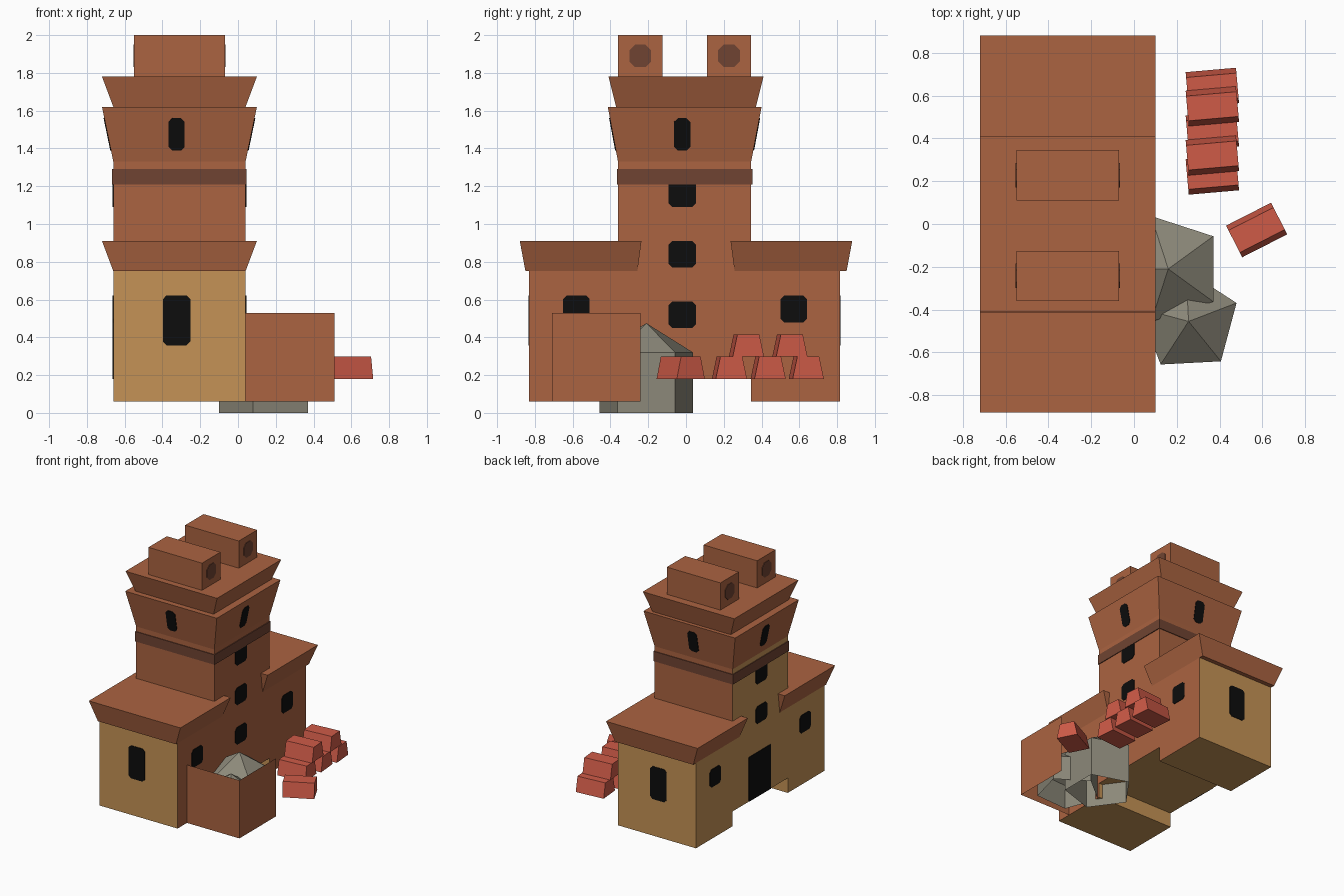
import bpy, bmesh, math
from mathutils import Vector, Matrix

if "Cube" in bpy.data.objects:
    bpy.data.objects.remove(bpy.data.objects["Cube"])


def lin(c):
    return c / 12.92 if c <= 0.04045 else ((c + 0.055) / 1.055) ** 2.4


def material(name, r, g, b):
    m = bpy.data.materials.new(name)
    m.diffuse_color = (lin(r), lin(g), lin(b), 1)
    m.use_nodes = True
    m.node_tree.nodes["Principled BSDF"].inputs["Base Color"].default_value = m.diffuse_color
    return m


BROWN = material("clay brown", 0.67, 0.39, 0.255)
OCHRE = material("ochre plaster", 0.77, 0.575, 0.335)
DARK = material("dark brown", 0.44, 0.265, 0.195)
RED = material("brick red", 0.81, 0.355, 0.28)
GREY = material("stone grey", 0.55, 0.535, 0.475)
BLACK = material("window black", 0.05, 0.05, 0.05)


def build(name, verts, faces, mats, rule=None, fix=True):
    bm = bmesh.new()
    vs = [bm.verts.new(v) for v in verts]
    for f in faces:
        bm.faces.new([vs[i] for i in f])
    if fix:
        bmesh.ops.recalc_face_normals(bm, faces=bm.faces)
    bm.normal_update()
    if rule:
        for f in bm.faces:
            f.material_index = rule(f.normal)
    me = bpy.data.meshes.new(name)
    bm.to_mesh(me)
    bm.free()
    for m in mats:
        me.materials.append(m)
    ob = bpy.data.objects.new(name, me)
    bpy.context.scene.collection.objects.link(ob)
    return ob


def prism(name, low, high, mats, rule=None):
    """Join two matching rings of points, capped at both ends."""
    n = len(low)
    faces = [tuple(range(n)), tuple(range(n, 2 * n))]
    faces += [(i, (i + 1) % n, n + (i + 1) % n, n + i) for i in range(n)]
    return build(name, list(low) + list(high), faces, mats, rule)


def rect(x0, x1, y0, y1, z):
    return [(x0, y0, z), (x1, y0, z), (x1, y1, z), (x0, y1, z)]


def box(name, x0, x1, y0, y1, z0, z1, mats, rule=None):
    return prism(name, rect(x0, x1, y0, y1, z0), rect(x0, x1, y0, y1, z1), mats, rule)


def plate(name, centre, out, w, h, mat, lean=0.0, cut=0.02):
    """Thin chamfered plate on a wall facing 'out', leaning outwards by slope."""
    out = Vector(out)
    up = (Vector((0, 0, 1)) + out * lean).normalized()
    side = Vector((0, 0, 1)).cross(out)
    n = side.cross(up)
    n = n if n.dot(out) > 0 else -n
    a, b = w / 2, h / 2
    pts = [(a - cut, -b), (a, -b + cut), (a, b - cut), (a - cut, b),
           (-a + cut, b), (-a, b - cut), (-a, -b + cut), (-a + cut, -b)]
    c = Vector(centre)
    ring = lambda d: [c + side * p + up * q + n * d for p, q in pts]
    prism(name, ring(-0.004), ring(0.004), [mat])


X0, X1, XC = -0.66, 0.04, -0.31
Y0, Y1, YC = -0.36, 0.345, -0.02

# Tower: plaster on the left side and underside, clay elsewhere
box("tower", X0, X1, Y0, Y1, 0.18, 1.33, [BROWN, OCHRE],
    lambda n: 1 if n.x < -0.5 or n.z < -0.5 else 0)
box("tower_band", X0 - 0.006, X1 + 0.006, Y0 - 0.006, Y1 + 0.006, 1.21, 1.29, [DARK])
prism("tower_flare", rect(X0, X1, Y0, Y1, 1.33), rect(-0.72, 0.10, -0.414, 0.40, 1.62), [BROWN])
prism("tower_crown", rect(X0, X1, -0.37, 0.37, 1.62), rect(-0.72, 0.10, -0.41, 0.41, 1.78), [BROWN])

# Wings with flared flat roofs
wing_rule = lambda n: 0 if n.x > 0.5 else 1
for tag, a, b, s in (("front", -0.83, Y0, -1), ("back", Y1, 0.815, 1)):
    box(tag + "_wing", X0, X1, a, b, 0.06, 0.75, [BROWN, OCHRE], wing_rule)
    lo = sorted((s * 0.257, s * 0.85))
    hi = sorted((s * 0.236, s * 0.88))
    prism(tag + "_wing_roof", rect(X0, X1, *lo, 0.75), rect(-0.72, 0.10, *hi, 0.91), [BROWN])

# Roof blocks with a dark vent at each end
for tag, a, b in (("front", -0.36, -0.125), ("back", 0.11, 0.345)):
    box(tag + "_roof_block", -0.55, -0.07, a, b, 1.78, 2.0, [BROWN])
    for x, d in ((-0.07, 1), (-0.55, -1)):
        plate(tag + "_vent", (x, (a + b) / 2, 1.89), (d, 0, 0), 0.115, 0.12, DARK, cut=0.03)

# Windows on the two long sides
for x, d, tag in ((X1, 1, "right"), (X0, -1, "left")):
    for y in (-0.58, 0.57):
        plate(tag + "_wing_window", (x, y, 0.55), (d, 0, 0), 0.14, 0.145, BLACK)
    for z in ((0.52, 0.84, 1.16) if d > 0 else (0.84, 1.16)):
        plate(tag + "_tower_window", (x, YC, z), (d, 0, 0), 0.145, 0.14, BLACK)
    plate(tag + "_flare_window", (x + d * 0.03, YC, 1.475), (d, 0, 0), 0.085, 0.175, BLACK, 0.06 / 0.29)

# Windows on the front and back ends
for d, yw, yf, tag in ((-1, -0.83, -0.387, "front"), (1, 0.815, 0.3725, "back")):
    plate(tag + "_end_window", (XC - 0.015, yw, 0.49), (0, d, 0), 0.145, 0.265, BLACK)
    plate(tag + "_flare_window", (XC - 0.015, yf, 1.475), (0, d, 0), 0.085, 0.175, BLACK, 0.054 / 0.29)

# Door on the left side
plate("door", (X0, 0.0, 0.36), (-1, 0, 0), 0.28, 0.36, BLACK, cut=0.004)

# Yard wall: two thin sheets, open at top, bottom and back
build("yard_wall",
      [(x, y, z) for z in (0.06, 0.53) for x, y in ((X1, -0.71), (0.51, -0.71), (0.51, -0.24))],
      [(0, 1, 4, 3), (1, 2, 5, 4)], [BROWN], fix=False)


# Boulders: five-sided, peaked, open underneath
def boulder(name, cx, cy, r, turn, z0, z1, peak):
    ring = [(cx + r * math.cos(math.radians(turn + 72 * k)),
             cy + r * math.sin(math.radians(turn + 72 * k))) for k in range(5)]
    verts = [(x, y, z) for z in (z0, z1) for x, y in ring] + [(cx, cy, peak)]
    faces = []
    for i in range(5):
        j = (i + 1) % 5
        faces += [(i, j, 5 + j, 5 + i), (5 + i, 5 + j, 10)]
    build(name, verts, faces, [GREY], fix=False)


boulder("large_boulder", 0.16, -0.21, 0.26, 36, 0.0, 0.32, 0.475)
boulder("small_boulder", 0.255, -0.455, 0.24, 21, 0.06, 0.26, 0.42)


# Bricks: tapered blocks, stacked plus one loose
def brick(name, x, y, z, turn):
    m = Matrix.Translation((x, y, z)) @ Matrix.Rotation(math.radians(turn), 4, 'Z')
    lo = [m @ Vector(p) for p in rect(-0.118, 0.118, -0.083, 0.083, 0)]
    hi = [m @ Vector(p) for p in rect(-0.118, 0.118, -0.058, 0.058, 0.118)]
    prism(name, lo, hi, [RED])


for y in (0.23, 0.435, 0.637):
    brick("lower_brick", 0.366, y, 0.18, 5)
for y in (0.32, 0.55):
    brick("upper_brick", 0.366, y, 0.298, 5)
brick("loose_brick", 0.573, -0.028, 0.18, 27)
